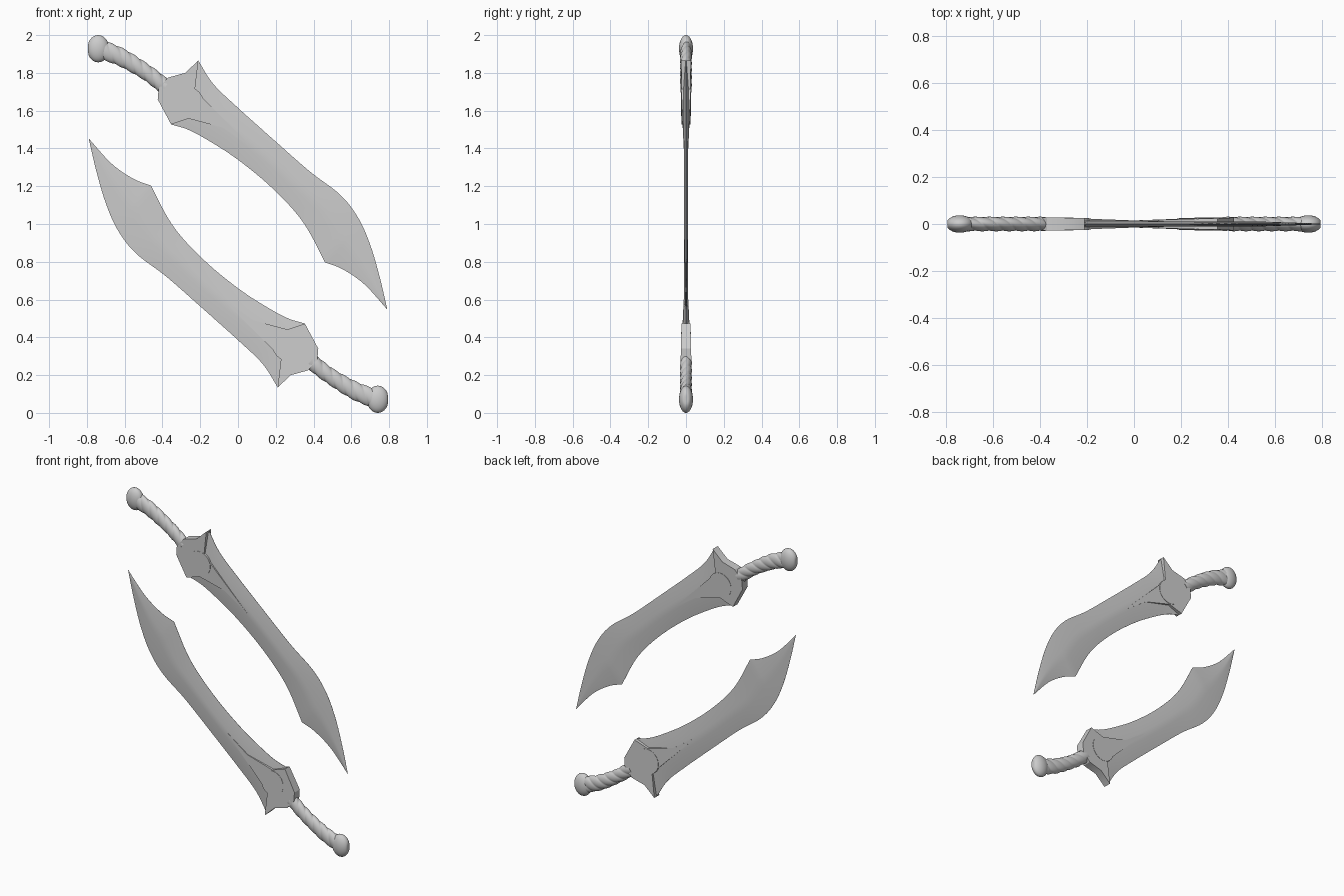
import bpy, math
from mathutils import Vector, Matrix

if "Cube" in bpy.data.objects:
    bpy.data.objects.remove(bpy.data.objects["Cube"])


def make(name, verts, faces, angle=30):
    me = bpy.data.meshes.new(name)
    me.from_pydata([tuple(v) for v in verts], [], faces)
    me.validate()
    ob = bpy.data.objects.new(name, me)
    bpy.context.collection.objects.link(ob)
    bpy.ops.object.select_all(action='DESELECT')
    ob.select_set(True)
    bpy.context.view_layer.objects.active = ob
    bpy.ops.object.mode_set(mode='EDIT')
    bpy.ops.mesh.select_all(action='SELECT')
    bpy.ops.mesh.normals_make_consistent(inside=False)
    bpy.ops.object.mode_set(mode='OBJECT')
    bpy.ops.object.shade_smooth_by_angle(angle=math.radians(angle))
    return ob


def spline(pts, n=5):
    """Catmull-Rom curve through the given 2D points."""
    p = [Vector(q) for q in pts]
    p = [2 * p[0] - p[1]] + p + [2 * p[-1] - p[-2]]
    out = []
    for i in range(1, len(p) - 2):
        a, b, c, d = p[i - 1:i + 3]
        for k in range(n):
            t = k / n
            out.append(0.5 * (2 * b + (c - a) * t + (2 * a - 5 * b + 4 * c - d) * t * t
                              + (3 * b - a - 3 * c + d) * t ** 3))
    return out + [p[-2]]


def loft(name, rings, angle):
    """Closed tube through rings of equal length, capped at both ends."""
    m = len(rings[0])
    verts = [v for r in rings for v in r]
    faces = [(i * m + j, i * m + (j + 1) % m, (i + 1) * m + (j + 1) % m, (i + 1) * m + j)
             for i in range(len(rings) - 1) for j in range(m)]
    faces += [tuple(range(m)), tuple(range(len(verts) - m, len(verts)))]
    return make(name, verts, faces, angle)


def plate(name, outline, extra=0.0):
    """Two-sided plate that thins from the hilt towards the blade."""
    axis = Vector((0.48, -0.34))

    def half(x, z):
        u = (Vector((x, z)) - Vector((-0.40, 1.74))).dot(axis) / axis.length_squared
        return 0.028 - 0.016 * u + extra
    n = len(outline)
    verts = [(x, s * half(x, z), z) for s in (-1, 1) for x, z in outline]
    faces = [tuple(range(n)), tuple(range(n, 2 * n))]
    faces += [(i, (i + 1) % n, n + (i + 1) % n, n + i) for i in range(n)]
    return make(name, verts, faces)


# Blade: lens-shaped sections between the back and the cutting edge
back = [(-0.21, 1.865), (-0.13, 1.74), (0, 1.615), (0.10, 1.525), (0.2, 1.436), (0.38, 1.278),
        (0.54, 1.156), (0.635, 1.035), (0.70, 0.89), (0.75, 0.72), (0.79, 0.55)]
edge = [(-0.354, 1.527), (-0.254, 1.495), (-0.12, 1.42), (0, 1.34), (0.143, 1.225), (0.28, 1.09),
        (0.37, 0.97), (0.46, 0.797), (0.555, 0.76), (0.67, 0.68), (0.788, 0.55)]
top = spline(back)
low = spline(edge[:8]) + spline(edge[7:])[1:]
section = [(0, .06), (.1, .32), (.25, .62), (.4, .9), (.5, 1), (.6, .9), (.75, .62), (.9, .32), (1, .06)]
rings = []
for i, (a, b) in enumerate(zip(top, low)):
    t = i / (len(top) - 1)
    h = 0.010 + 0.007 * max(0, 1 - 2.2 * t)
    if t > 0.7:
        h *= 1 - 0.8 * (t - 0.7) / 0.3
    side = [(a.lerp(b, f), h * k) for f, k in section]
    rings.append([(p.x, -y, p.y) for p, y in side] + [(p.x, y, p.y) for p, y in reversed(side)])
parts = [loft("blade", rings, 40)]

# Guard plate with a pointed tongue reaching down the blade, and its round inset
parts.append(plate("guard", [(-0.21, 1.865), (-0.228, 1.71), (0.08, 1.40), (-0.08, 1.51),
                             (-0.262, 1.558), (-0.354, 1.527), (-0.425, 1.66), (-0.42, 1.72),
                             (-0.37, 1.775), (-0.28, 1.80)]))
parts.append(plate("guard_disc", [(-0.263 + 0.08 * math.cos(k * math.pi / 24),
                                   1.643 + 0.08 * math.sin(k * math.pi / 24)) for k in range(48)], 0.002))

# Grip: curved oval tube with three spiral wraps
path = spline([(-0.72, 1.922), (-0.63, 1.888), (-0.54, 1.838), (-0.46, 1.785), (-0.385, 1.725)], 24)
rings, s, m = [], 0.0, 48
for i, c in enumerate(path):
    d = (path[min(i + 1, len(path) - 1)] - path[max(i - 1, 0)]).normalized()
    if i:
        s += (c - path[i - 1]).length
    w = 0.052 - 0.010 * min(1, s / 0.25)
    ring = []
    for j in range(m):
        th = 2 * math.pi * j / m
        f = (s / 0.065 + 3 * j / m) % 1
        g = 0.84 + 0.16 * math.sin(math.pi * f) ** 0.5
        q = c + Vector((-d.y, d.x)) * (w * g * math.cos(th))
        ring.append((q.x, 0.031 * g * math.sin(th), q.y))
    rings.append(ring)
parts.append(loft("grip", rings, 50))

# Pommel: flattened knob cut square at its outer end
bpy.ops.mesh.primitive_uv_sphere_add(segments=32, ring_count=20, radius=1)
pommel = bpy.context.object
pommel.name = "pommel"
for v in pommel.data.vertices:
    v.co = Vector((max(-0.793, -0.740 + 0.058 * v.co.x), 0.037 * v.co.y, 1.928 + 0.072 * v.co.z))
bpy.ops.object.shade_smooth_by_angle(angle=math.radians(40))
parts.append(pommel)

# Second sword: the first turned half a revolution about the centre
turn = Matrix.Translation((0, 0, 2)) @ Matrix.Rotation(math.pi, 4, 'Y')
for ob in parts:
    twin = ob.copy()
    twin.data = ob.data.copy()
    twin.name = "second_" + ob.name
    bpy.context.collection.objects.link(twin)
    twin.data.transform(turn)
